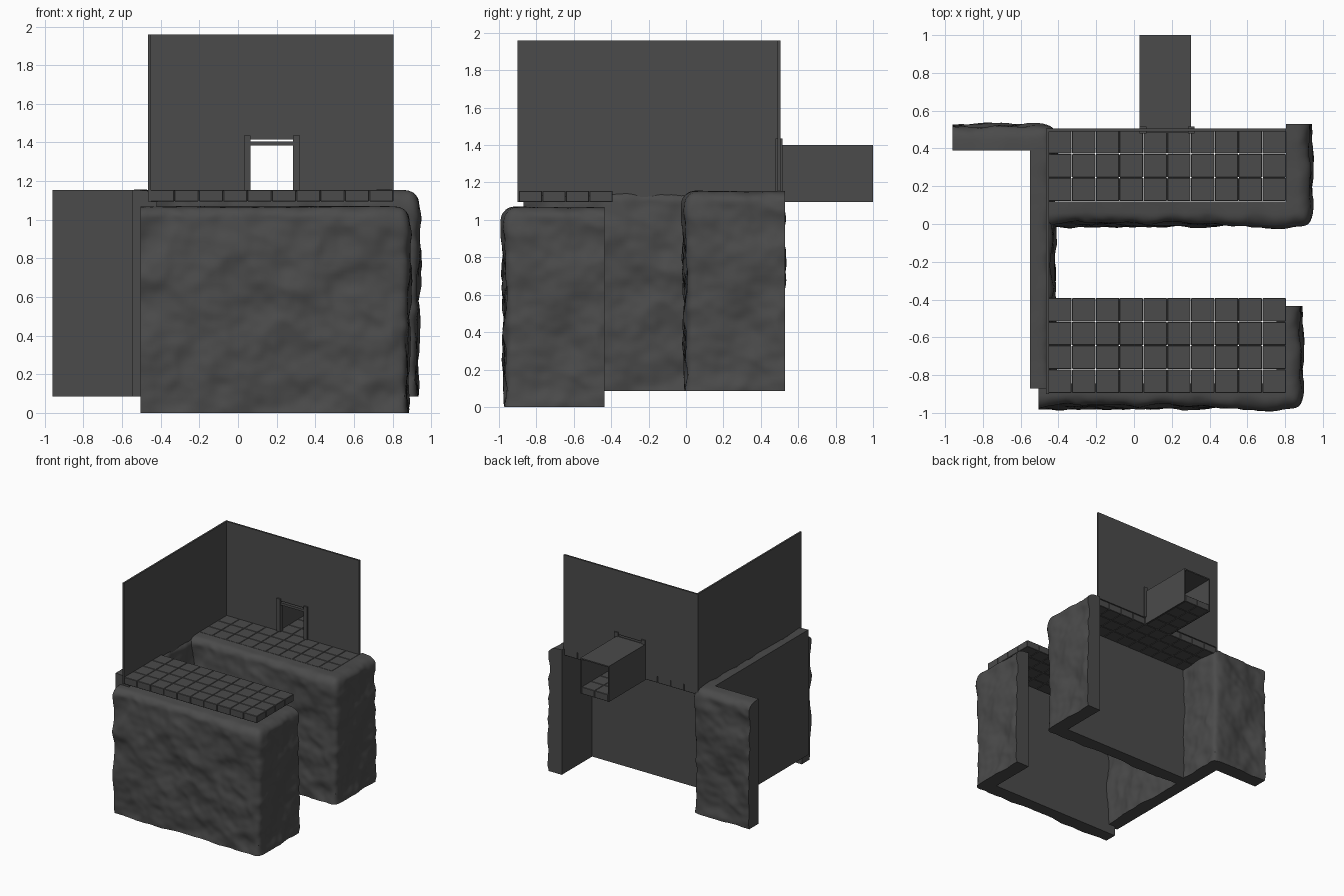
import bpy, bmesh, math
from mathutils import Vector, noise

if "Cube" in bpy.data.objects:
    bpy.data.objects.remove(bpy.data.objects["Cube"])

stone = bpy.data.materials.new("dark grey stone")
stone.diffuse_color = (0.07, 0.07, 0.07, 1)
stone.use_nodes = True
stone.node_tree.nodes["Principled BSDF"].inputs["Base Color"].default_value = stone.diffuse_color


def add_object(name, bm):
    bmesh.ops.recalc_face_normals(bm, faces=bm.faces[:])
    me = bpy.data.meshes.new(name)
    bm.to_mesh(me)
    bm.free()
    me.materials.append(stone)
    ob = bpy.data.objects.new(name, me)
    bpy.context.collection.objects.link(ob)
    return ob


def add_box(bm, lo, hi):
    lo, hi = Vector(lo), Vector(hi)
    vs = bmesh.ops.create_cube(bm, size=1)["verts"]
    for v in vs:
        v.co = (lo + hi) / 2 + Vector([c * s for c, s in zip(v.co, hi - lo)])


def boxes(name, items):
    bm = bmesh.new()
    for lo, hi in items:
        add_box(bm, lo, hi)
    return add_object(name, bm)


def tiles(name, x0, y0, nx, ny, pitch=0.126, z0=1.095, z1=1.155):
    g = 0.001
    ob = boxes(name, [((x0 + i * pitch + g, y0 + j * pitch + g, z0),
                       (x0 + (i + 1) * pitch - g, y0 + (j + 1) * pitch - g, z1))
                      for i in range(nx) for j in range(ny)])
    bev = ob.modifiers.new("tile edges", 'BEVEL')
    bev.width = 0.003
    bev.segments = 1
    return ob


# Rock cliff: L-shaped slab, flat inside, rough outside, inner corner at the origin
LONG, SHORT, HEIGHT, THICK, ROUND = 1.26, 0.41, 1.07, 0.122, 0.06


def roughness(p):
    big = noise.noise(p * 2.6 + Vector((3.1, 7.7, 1.3)))
    mid = noise.noise(p * 6.5)
    ridge = abs(noise.noise(p * Vector((1, 1, 0.6)).length * 3.2 + Vector((9, 2, 5))))
    small = noise.noise(p * 17)
    return 0.022 * big + 0.017 * mid - 0.02 * ridge + 0.006 * small + 0.006


def cliff_mesh():
    # stations: base point, outward direction, thickness factor
    stations = []
    n = 70
    for i in range(n):
        stations.append((Vector((-LONG + LONG * i / n, 0, 0)), Vector((0, -1, 0)), 1))
    for i in range(15):
        a = math.pi / 2 * i / 14
        c, s = abs(math.cos(a)), abs(math.sin(a))
        stations.append((Vector((0, 0, 0)), Vector((s, -c, 0)), (c**6 + s**6) ** (-1 / 6)))
    n = 24
    for i in range(1, n + 1):
        stations.append((Vector((0, SHORT * i / n, 0)), Vector((1, 0, 0)), 1))
    # profile: distance from the flat back, height
    prof = [(0, 0), (0, HEIGHT), (0.03, HEIGHT)]
    for i in range(7):
        a = math.pi / 2 * i / 6
        prof.append((THICK - ROUND + ROUND * math.sin(a), HEIGHT - ROUND + ROUND * math.cos(a)))
    m = 58
    prof += [(THICK, (HEIGHT - ROUND) * (1 - i / m)) for i in range(1, m + 1)]
    bm = bmesh.new()
    rings = []
    for base, out, k in stations:
        ring = []
        for d, z in prof:
            p = base + out * d * k + Vector((0, 0, z))
            w = d / THICK
            r = roughness(p)
            top = max(0, (z - HEIGHT + ROUND) / ROUND)
            p += out * r * w
            p.z += (r * 0.6 - 0.006) * w * top
            ring.append(bm.verts.new(p))
        rings.append(ring)
    k = len(prof)
    for a, b in zip(rings, rings[1:]):
        for j in range(k):
            bm.faces.new((a[j], a[(j + 1) % k], b[(j + 1) % k], b[j]))
    bm.faces.new(rings[0])
    bm.faces.new(rings[-1][::-1])
    bmesh.ops.remove_doubles(bm, verts=bm.verts[:], dist=0.0002)
    return bm


front = add_object("front_cliff", cliff_mesh())
front.location = (0.755, -0.845, 0.0)
bpy.context.view_layer.objects.active = front
front.select_set(True)
bpy.ops.object.shade_smooth_by_angle(angle=math.radians(40))
for name, loc, turn in (("back_cliff", (0.805, 0.12, 0.085), 0),
                        ("left_cliff", (-0.55, 0.39, 0.085), math.pi / 2)):
    ob = bpy.data.objects.new(name, front.data)
    ob.location = loc
    ob.rotation_euler.z = turn
    bpy.context.collection.objects.link(ob)

# Tiled floors
tiles("back_floor", -0.455, 0.12, 10, 3)
tiles("front_floor", -0.455, -0.895, 10, 4)
tiles("tunnel_floor", 0.04, 0.498, 2, 4, pitch=0.1255)

# Walls: plain left wall, back wall with a doorway notch
boxes("left_wall", [((-0.465, -0.9, 1.095), (-0.45, 0.505, 1.96))])
bm = bmesh.new()
outline = [(-0.45, 1.155), (0.05, 1.155), (0.05, 1.415), (0.3, 1.415),
           (0.3, 1.155), (0.805, 1.155), (0.805, 1.96), (-0.45, 1.96)]
face = bm.faces.new([bm.verts.new((x, 0.49, z)) for x, z in outline])
ext = bmesh.ops.extrude_face_region(bm, geom=[face])["geom"]
bmesh.ops.translate(bm, vec=(0, 0.015, 0),
                    verts=[v for v in ext if isinstance(v, bmesh.types.BMVert)])
add_object("back_wall", bm)

# Doorway frame
boxes("door_frame", [((0.03, 0.478, 1.155), (0.065, 0.515, 1.435)),
                     ((0.285, 0.478, 1.155), (0.32, 0.515, 1.435)),
                     ((0.065, 0.482, 1.385), (0.285, 0.51, 1.405))])

# Tunnel behind the doorway
boxes("tunnel_walls", [((0.03, 0.505, 1.095), (0.04, 1.0, 1.4)),
                       ((0.291, 0.505, 1.095), (0.301, 1.0, 1.4)),
                       ((0.04, 0.505, 1.39), (0.291, 1.0, 1.4))])
